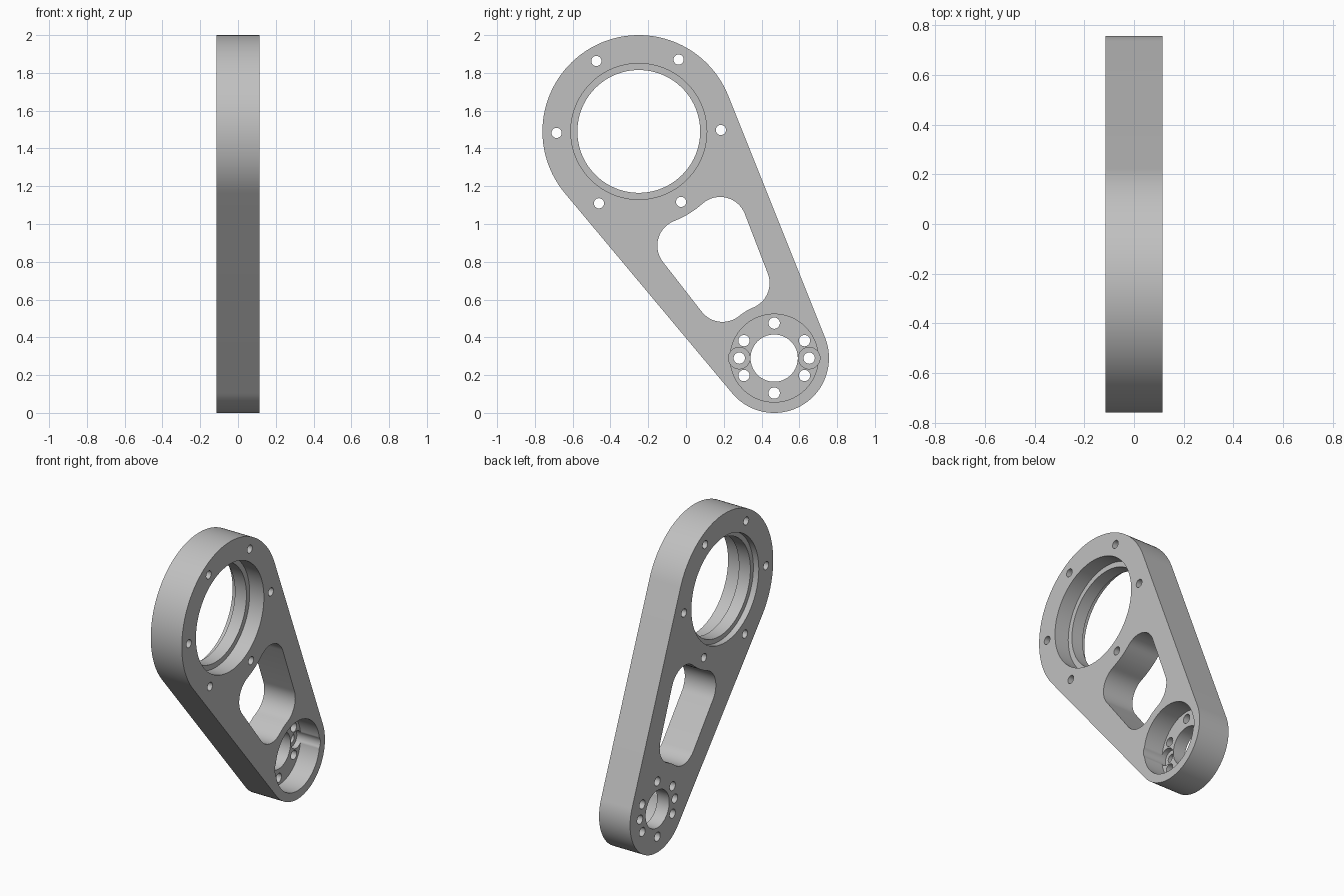
import bpy, bmesh
from math import radians, degrees, cos, sin, acos, atan2, hypot, pi

if "Cube" in bpy.data.objects:
    bpy.data.objects.remove(bpy.data.objects["Cube"], do_unlink=True)

HALF = 0.115                      # half thickness along x
BIG, BIG_R = (-0.25, 1.49), 0.51  # upper end centre (y, z) and radius
SMALL, SMALL_R = (0.467, 0.29), 0.29


def polar(c, r, deg):
    return (c[0] + r * cos(radians(deg)), c[1] + r * sin(radians(deg)))


def arc(c, r, a, b, n):
    return [polar(c, r, a + (b - a) * i / n) for i in range(n + 1)]


def circle(c, r, n):
    return arc(c, r, 0, 360, n)[:-1]


def prism(name, outline, x0, x1):
    """Extrude a (y, z) outline from x0 to x1."""
    bm = bmesh.new()
    face = bm.faces.new([bm.verts.new((x0, y, z)) for y, z in outline])
    new = bmesh.ops.extrude_face_region(bm, geom=[face])["geom"]
    bmesh.ops.translate(bm, vec=(x1 - x0, 0, 0),
                        verts=[v for v in new if isinstance(v, bmesh.types.BMVert)])
    bmesh.ops.recalc_face_normals(bm, faces=bm.faces)
    mesh = bpy.data.meshes.new(name)
    bm.to_mesh(mesh)
    bm.free()
    ob = bpy.data.objects.new(name, mesh)
    bpy.context.collection.objects.link(ob)
    return ob


# Arm body: two round ends joined by their common tangents
dy, dz = SMALL[0] - BIG[0], SMALL[1] - BIG[1]
axis = degrees(atan2(dz, dy))
spread = degrees(acos((BIG_R - SMALL_R) / hypot(dy, dz)))
outline = arc(BIG, BIG_R, axis + spread, axis + 360 - spread, 72)
outline += arc(SMALL, SMALL_R, axis - spread, axis + spread, 56)
arm = prism("arm_body", outline, -HALF, HALF)

cutters = []


def cut(name, pts, x0=-2 * HALF, x1=2 * HALF):
    ob = prism(name, pts, x0, x1)
    ob.hide_render = True
    cutters.append(ob)


# Large bearing bore: retaining lip between a deep and a shallow seat
cut("bore", circle(BIG, 0.325, 96))
cut("deep_seat", circle(BIG, 0.36, 96), x0=0.01)
cut("shallow_seat", circle(BIG, 0.357, 96), x1=-0.075)
for i in range(6):
    cut("rim_hole", circle(polar(BIG, 0.435, 1 + 60 * i), 0.027, 24))

# Lightening window: four fillets, hollowed where it follows each round end
F = 0.14
top = (-48.5, -68.5)
low = (129.5, 112.5)
c_top = [polar(BIG, BIG_R + F, a) for a in top]
c_low = [polar(SMALL, SMALL_R + F, a) for a in low]
side_r, side_l = axis + spread, axis - spread + 360
window = arc(c_top[0], F, side_r, top[0] + 180, 16)
window += arc(BIG, BIG_R, top[0], top[1], 8)[1:-1]
window += arc(c_top[1], F, top[1] + 180, side_l, 16)
window += arc(c_low[0], F, side_l, low[0] + 180, 16)
window += arc(SMALL, SMALL_R, low[0], low[1], 8)[1:-1]
window += arc(c_low[1], F, low[1] - 180, side_r, 16)
cut("window", window)

# Small end: pocket, shaft hole, bolt circle and two counterbores
cut("pocket", circle(SMALL, 0.233, 72), x0=-0.025)
cut("shaft_hole", circle(SMALL, 0.125, 56))
for a in (0, 30, 90, 150, 180, 210, 270, 330):
    cut("bolt_hole", circle(polar(SMALL, 0.185, a), 0.03, 24))
for a in (0, 180):
    cut("counterbore", circle(polar(SMALL, 0.185, a), 0.057, 36), x0=-0.06)

for c in cutters:
    mod = arm.modifiers.new(c.name, "BOOLEAN")
    mod.operation, mod.solver, mod.object = "DIFFERENCE", "EXACT", c

# Bake the cuts and drop the cutters
bpy.context.view_layer.update()
deps = bpy.context.evaluated_depsgraph_get()
baked = bpy.data.meshes.new_from_object(arm.evaluated_get(deps))
arm.modifiers.clear()
arm.data = baked
for c in cutters:
    bpy.data.objects.remove(c, do_unlink=True)

# Single grey finish
grey = bpy.data.materials.new("machined_grey")
grey.use_nodes = True
colour = (0.53, 0.53, 0.53, 1)
grey.diffuse_color = colour
grey.node_tree.nodes["Principled BSDF"].inputs["Base Color"].default_value = colour
arm.data.materials.clear()
arm.data.materials.append(grey)

bpy.ops.object.select_all(action="DESELECT")
arm.select_set(True)
bpy.context.view_layer.objects.active = arm
bpy.ops.object.shade_smooth_by_angle(angle=radians(30))
